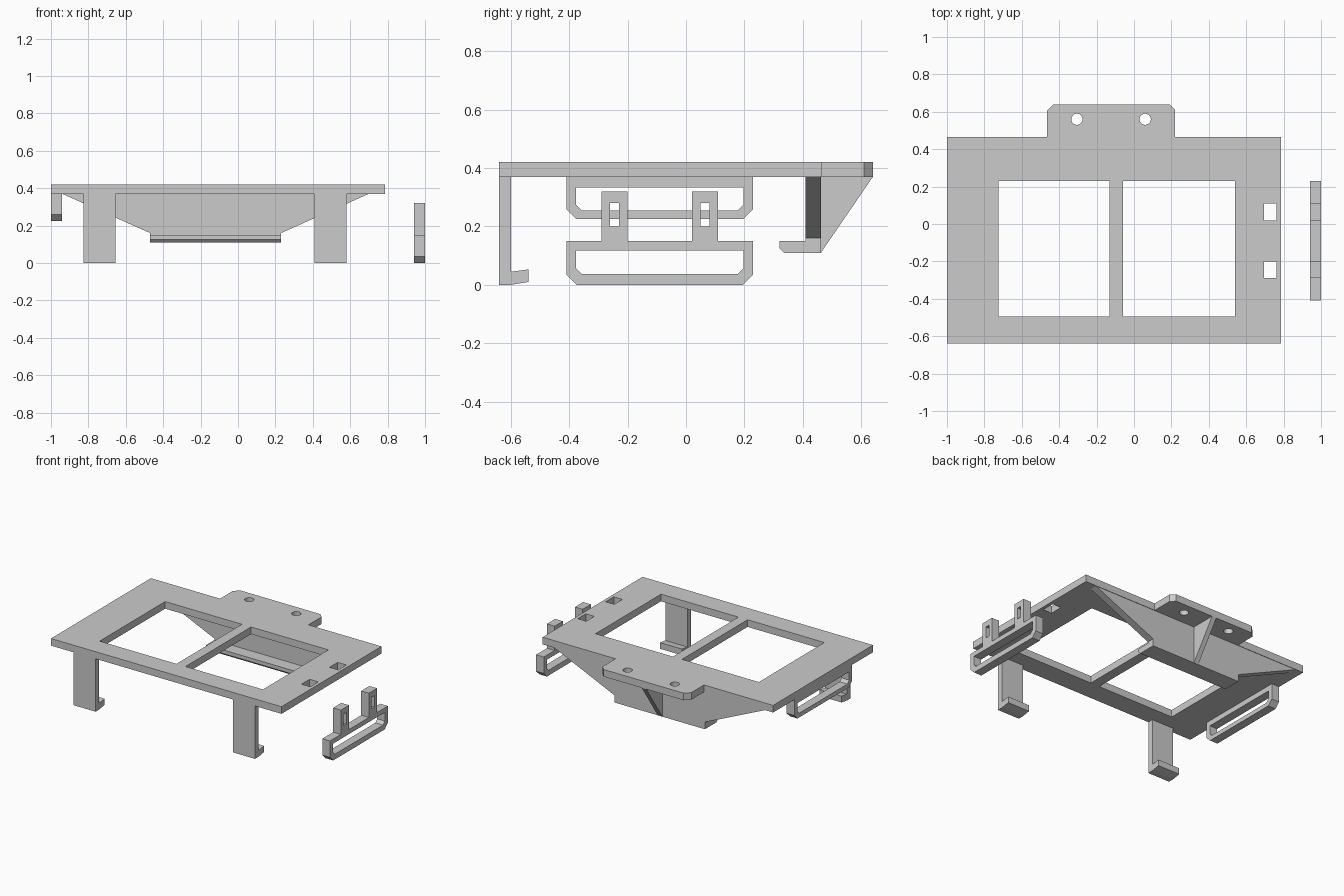
import bpy, bmesh
from math import cos, sin, tau

if "Cube" in bpy.data.objects:
    bpy.data.objects.remove(bpy.data.objects["Cube"])


def rect(a, b, c, d):
    """Rectangle u from a to b, v from c to d."""
    return [(a, c), (b, c), (b, d), (a, d)]


def circle(u, v, r, n=24):
    return [(u + r * cos(tau * i / n), v + r * sin(tau * i / n)) for i in range(n)]


def tub(a, b, c, d, k):
    """Rectangle with its two lower corners chamfered by k."""
    return [(a + k, c), (b - k, c), (b, c + k), (b, d), (a, d), (a, c + k)]


def prism(name, axis, lo, hi, outline, holes=()):
    """Extrude an outline with holes along an axis from lo to hi."""
    cu = bpy.data.curves.new(name, 'CURVE')
    cu.dimensions = '2D'
    cu.fill_mode = 'BOTH'
    cu.extrude = (hi - lo) / 2
    for loop in [outline, *holes]:
        sp = cu.splines.new('POLY')
        sp.points.add(len(loop) - 1)
        for p, (u, v) in zip(sp.points, loop):
            p.co = (u, v, 0, 1)
        sp.use_cyclic_u = True
    tmp = bpy.data.objects.new(name + "_outline", cu)
    bpy.context.collection.objects.link(tmp)
    bpy.context.view_layer.update()
    dg = bpy.context.evaluated_depsgraph_get()
    me = bpy.data.meshes.new_from_object(tmp.evaluated_get(dg))
    bpy.data.objects.remove(tmp)
    bm = bmesh.new()
    bm.from_mesh(me)
    mid = (lo + hi) / 2
    for vert in bm.verts:
        u, v, w = vert.co
        w += mid
        vert.co = {'x': (w, u, v), 'y': (u, w, v), 'z': (u, v, w)}[axis]
    bmesh.ops.remove_doubles(bm, verts=bm.verts, dist=1e-4)
    bmesh.ops.recalc_face_normals(bm, faces=bm.faces)
    for f in bm.faces:
        f.smooth = False
    bm.to_mesh(me)
    bm.free()
    me.name = name
    ob = bpy.data.objects.new(name, me)
    bpy.context.collection.objects.link(ob)
    return ob


PRONGS = [(-0.29, -0.20), (0.02, 0.11)]

# Top plate with rear screw tab, two windows, screw holes and clip slots
plate = [(-1, -0.64), (0.785, -0.64), (0.785, 0.465), (0.22, 0.465), (0.22, 0.61),
         (0.19, 0.64), (-0.43, 0.64), (-0.465, 0.605), (-0.465, 0.465), (-1, 0.465)]
cuts = [rect(-0.725, -0.13, -0.495, 0.23), rect(-0.06, 0.54, -0.495, 0.23),
        circle(-0.305, 0.56, 0.03), circle(0.06, 0.56, 0.03)]
cuts += [rect(0.695, 0.762, a, b) for a, b in PRONGS]
prism("top_plate", 'z', 0.37, 0.42, plate, cuts)

# Front legs with inward hooks
leg = [(-0.64, 0), (-0.60, 0), (-0.54, 0.01), (-0.54, 0.053), (-0.60, 0.045),
       (-0.60, 0.37), (-0.64, 0.37)]
for side, x in (("left", -0.825), ("right", 0.41)):
    prism(f"front_leg_{side}", 'x', x, x + 0.17, leg)

# Tapered back wall, its bottom lip and the rib under the tab
prism("back_wall", 'y', 0.41, 0.462, [(-0.94, 0.37), (-0.47, 0.16), (-0.47, 0.11),
                                      (0.23, 0.11), (0.23, 0.16), (0.70, 0.37)])
prism("back_lip", 'x', -0.47, 0.23, [(0.41, 0.11), (0.335, 0.11), (0.32, 0.125),
                                     (0.32, 0.15), (0.41, 0.15)])
prism("tab_rib", 'x', -0.14, -0.105, [(0.462, 0.11), (0.64, 0.37), (0.462, 0.37)])

# Fixed strap loop under the left edge
prism("left_strap_loop", 'x', -1, -0.94, tub(-0.41, 0.23, 0.225, 0.37, 0.035),
      [tub(-0.377, 0.197, 0.255, 0.333, 0.02)])

# Separate clip: strap loop with two slotted prongs
clip = tub(-0.41, 0.23, 0, 0.15, 0.035)[:4]
for a, b in reversed(PRONGS):
    clip += [(b, 0.15), (b, 0.32), (a, 0.32), (a, 0.15)]
clip += [(-0.41, 0.15), (-0.41, 0.035)]
prism("strap_clip", 'x', 0.94, 1, clip,
      [tub(-0.377, 0.197, 0.037, 0.118, 0.02)]
      + [rect(a + 0.03, b - 0.03, 0.20, 0.28) for a, b in PRONGS])
